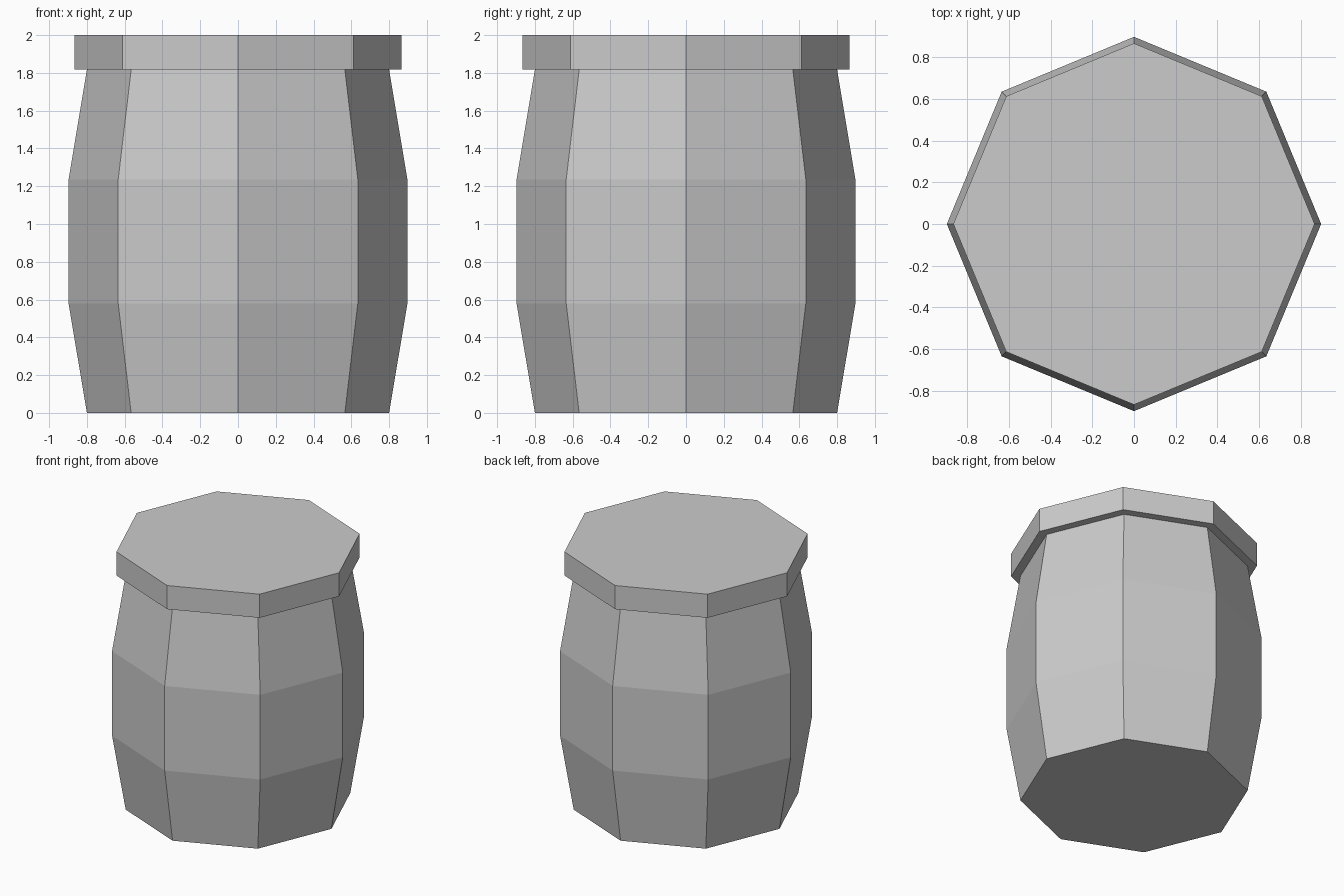
import bpy
import bmesh
from math import cos, sin, tau

if "Cube" in bpy.data.objects:
    bpy.data.objects.remove(bpy.data.objects["Cube"])

SIDES = 8


def lathe(name, profile):
    """Closed eight-sided solid from (radius, height) rings, capped at both ends."""
    bm = bmesh.new()
    rings = [[bm.verts.new((r * cos(tau * i / SIDES), r * sin(tau * i / SIDES), z))
              for i in range(SIDES)] for r, z in profile]
    for low, high in zip(rings, rings[1:]):
        for i in range(SIDES):
            j = (i + 1) % SIDES
            bm.faces.new((low[i], low[j], high[j], high[i]))
    bm.faces.new(rings[0][::-1])
    bm.faces.new(rings[-1])
    mesh = bpy.data.meshes.new(name)
    bm.to_mesh(mesh)
    bm.free()
    obj = bpy.data.objects.new(name, mesh)
    bpy.context.collection.objects.link(obj)
    return obj


# Bulging barrel body
lathe("barrel_body", [(0.80, 0), (0.897, 0.58), (0.897, 1.235), (0.80, 1.817)])

# Overhanging flat lid
lathe("lid", [(0.866, 1.817), (0.866, 2.0)])
